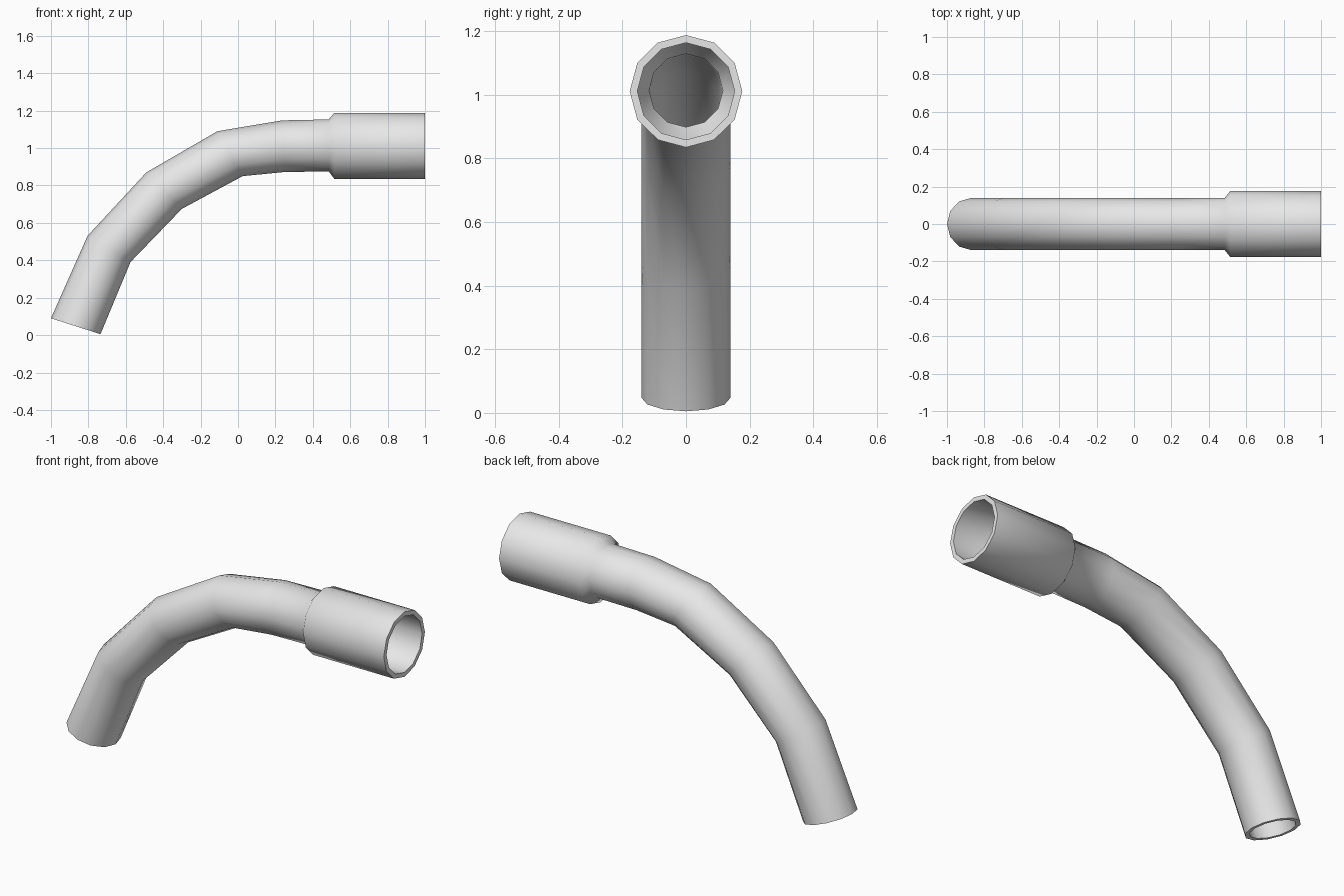
import bpy, bmesh, math
from mathutils import Vector

cube = bpy.data.objects.get("Cube")
if cube:
    bpy.data.objects.remove(cube)

SIDES = 12
WALL = 0.024

# Cross-sections along the pipe: upper point (x, z), lower point (x, z), sideways radius
bend = [
    ((-1.0, 0.09), (-0.735, 0.005), 0.14),
    ((-0.805, 0.53), (-0.575, 0.39), 0.14),
    ((-0.49, 0.87), (-0.30, 0.675), 0.14),
    ((-0.11, 1.09), (0.025, 0.85), 0.14),
    ((0.235, 1.148), (0.25, 0.872), 0.14),
    ((0.485, 1.153), (0.485, 0.875), 0.14),
]
socket = [
    ((0.515, 1.188), (0.515, 0.835), 0.177),
    ((1.0, 1.188), (1.0, 0.835), 0.177),
]


def add_ring(bm, section, inset=0.0, shift=0.0):
    """Add one ring of vertices, optionally moved inward by the wall thickness."""
    (tx, tz), (bx, bz), radius = section
    top, bottom = Vector((tx, 0, tz)), Vector((bx, 0, bz))
    centre = (top + bottom) / 2 + Vector((shift, 0, 0))
    up = (top - bottom) / 2 * (1 - inset / radius)
    side = Vector((0, radius - inset, 0))
    angles = [math.tau * i / SIDES for i in range(SIDES)]
    return [bm.verts.new(centre + up * math.cos(a) + side * math.sin(a)) for a in angles]


# Outer skin, then the inner skin back to the start
bm = bmesh.new()
sections = bend + socket
rings = [add_ring(bm, s) for s in sections]
for s in reversed(sections):
    at_step = s in (bend[-1], socket[0])
    rings.append(add_ring(bm, s, WALL, 0.01 if at_step else 0.0))

# Bridge the rings into a closed, hollow wall
for i, ring in enumerate(rings):
    following = rings[(i + 1) % len(rings)]
    for j in range(SIDES):
        k = (j + 1) % SIDES
        bm.faces.new((ring[j], ring[k], following[k], following[j]))
bmesh.ops.recalc_face_normals(bm, faces=bm.faces)

mesh = bpy.data.meshes.new("bent_pipe")
bm.to_mesh(mesh)
bm.free()
pipe = bpy.data.objects.new("bent_pipe", mesh)
bpy.context.collection.objects.link(pipe)

# Plain light grey
grey = bpy.data.materials.new("light_grey")
grey.use_nodes = True
colour = (0.8, 0.8, 0.8, 1.0)
grey.diffuse_color = colour
grey.node_tree.nodes["Principled BSDF"].inputs["Base Color"].default_value = colour
mesh.materials.append(grey)

# Smooth walls with crisp end rims
bpy.ops.object.select_all(action="DESELECT")
pipe.select_set(True)
bpy.context.view_layer.objects.active = pipe
bpy.ops.object.shade_smooth_by_angle(angle=math.radians(60))
